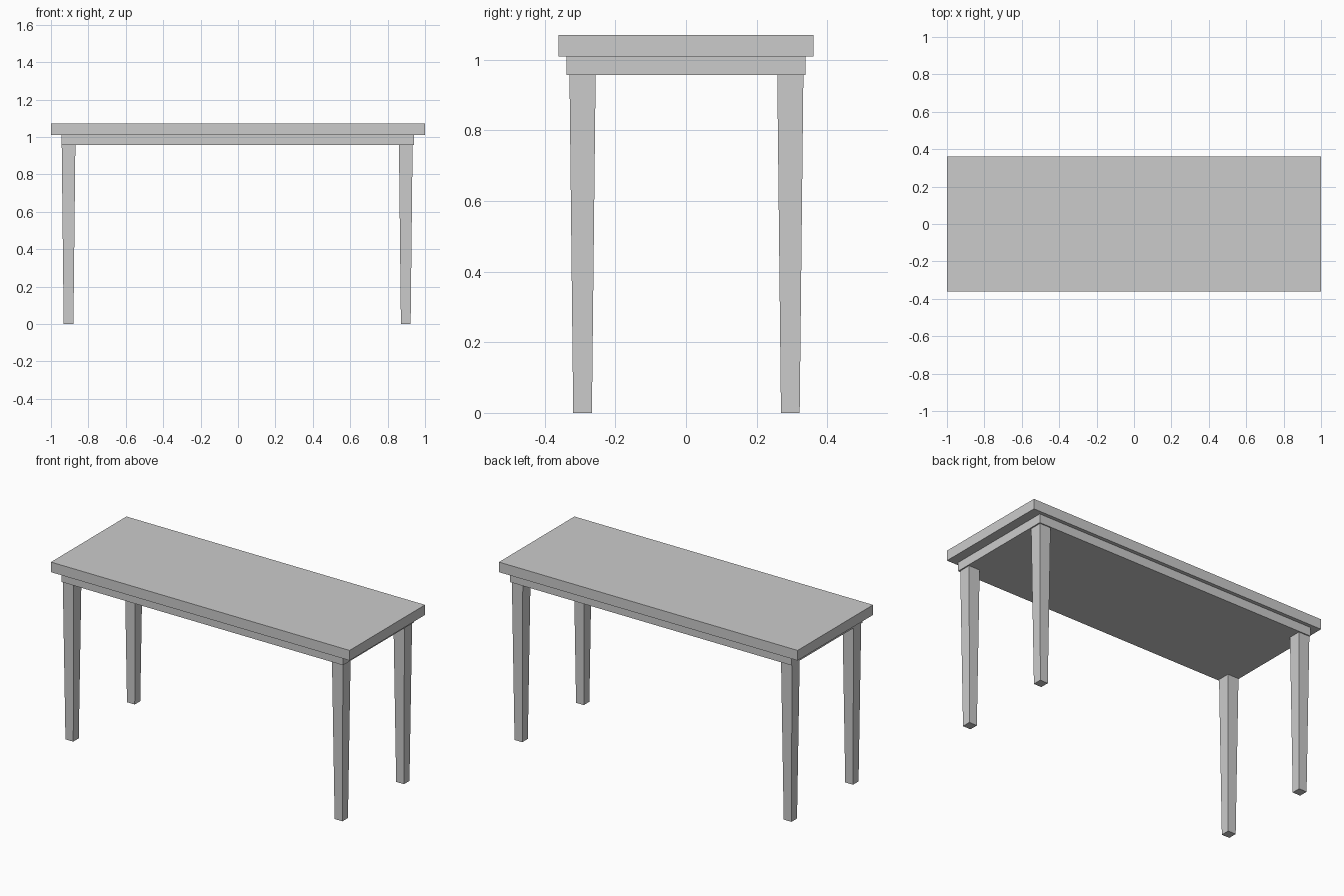
import bpy, bmesh

if "Cube" in bpy.data.objects:
    bpy.data.objects.remove(bpy.data.objects["Cube"])


def tapered_box(name, center, z0, z1, bottom, top):
    """Box from z0 to z1 with its own (x, y) size at the bottom and the top."""
    bm = bmesh.new()
    bmesh.ops.create_cube(bm, size=1)
    for v in bm.verts:
        upper = v.co.z > 0
        sx, sy = top if upper else bottom
        v.co = (center[0] + v.co.x * sx, center[1] + v.co.y * sy, z1 if upper else z0)
    mesh = bpy.data.meshes.new(name)
    bm.to_mesh(mesh)
    bm.free()
    obj = bpy.data.objects.new(name, mesh)
    bpy.context.collection.objects.link(obj)
    return obj


# Table top and the slightly smaller solid slab beneath it
tapered_box("table_top", (0, 0), 1.01, 1.071, (2, 0.722), (2, 0.722))
tapered_box("under_slab", (-0.002, 0), 0.957, 1.01, (1.886, 0.678), (1.886, 0.678))

# Four square legs, narrowing towards the floor
for side, x in (("left", -0.906), ("right", 0.897)):
    for end, y in (("front", -0.293), ("back", 0.2955)):
        tapered_box(f"{end}_{side}_leg", (x, y), 0, 0.957, (0.052, 0.053), (0.073, 0.074))
